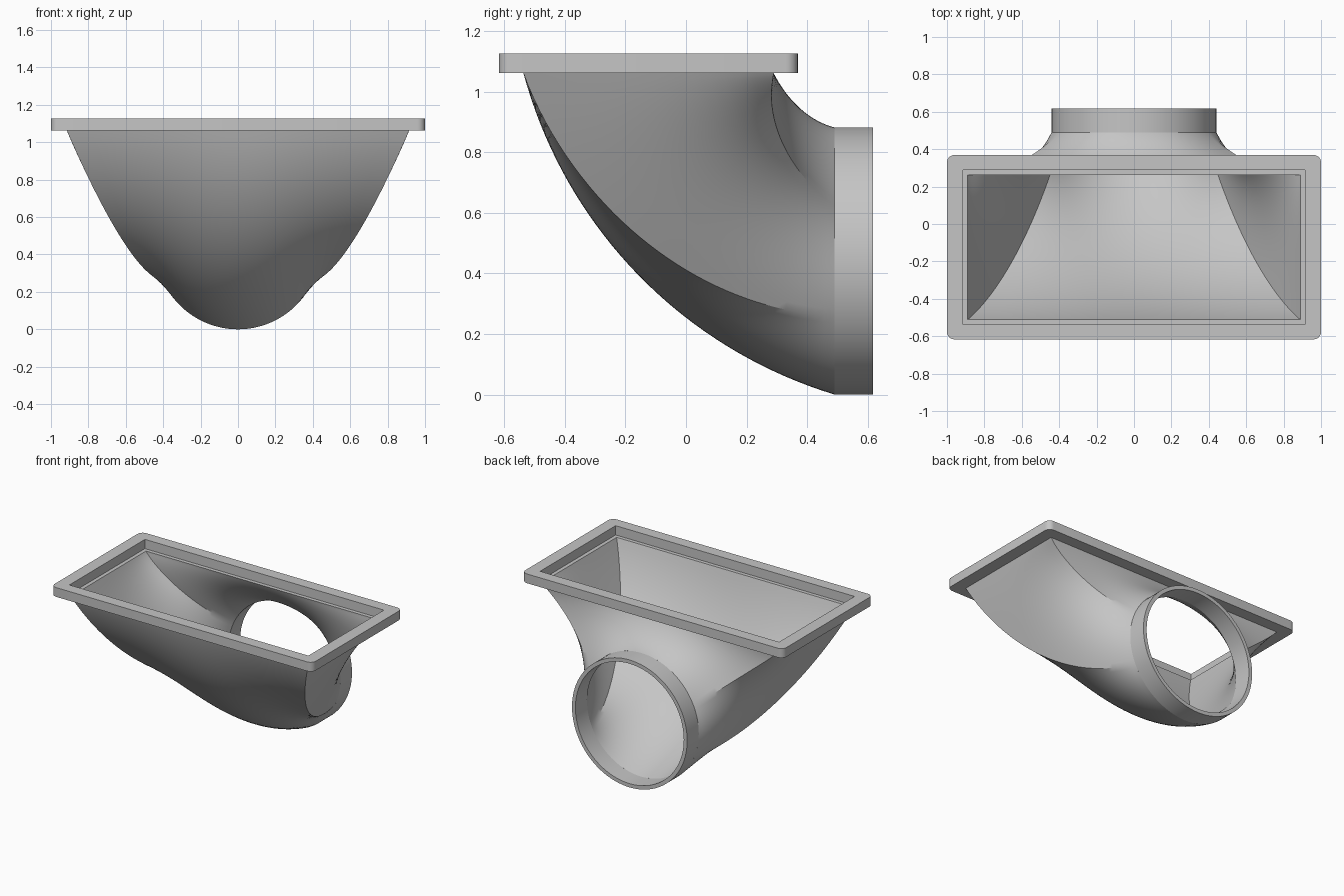
import bpy, bmesh, math
from mathutils import Vector

if "Cube" in bpy.data.objects:
    bpy.data.objects.remove(bpy.data.objects["Cube"])

grey = bpy.data.materials.new("plain grey")
grey.use_nodes = True
grey.diffuse_color = (0.56, 0.56, 0.56, 1)
grey.node_tree.nodes["Principled BSDF"].inputs["Base Color"].default_value = (0.56, 0.56, 0.56, 1)

HALF_X, HALF_Y, MID_Y = 0.915, 0.413, -0.124   # rectangular mouth
RADIUS, PIPE_Z, PIPE_Y = 0.441, 0.441, 0.49    # round outlet
RIM_Z, TOP_Z, END_Y = 1.062, 1.126, 0.617
WALL = 0.026
STEPS = 36


def finish(bm, name, angle=28):
    bmesh.ops.recalc_face_normals(bm, faces=bm.faces[:])
    mesh = bpy.data.meshes.new(name)
    bm.to_mesh(mesh)
    bm.free()
    mesh.materials.append(grey)
    obj = bpy.data.objects.new(name, mesh)
    bpy.context.collection.objects.link(obj)
    bpy.ops.object.select_all(action="DESELECT")
    obj.select_set(True)
    bpy.context.view_layer.objects.active = obj
    bpy.ops.object.shade_smooth_by_angle(angle=math.radians(angle))
    return obj


def bridge(bm, a, b):
    for i in range(len(a)):
        j = (i + 1) % len(a)
        bm.faces.new((a[i], a[j], b[j], b[i]))


def mouth_angles():
    # Angles round the mouth, with one sample exactly on each corner
    c = math.atan2(HALF_Y, HALF_X)
    marks = [-c, c, math.pi - c, math.pi + c, 2 * math.pi - c]
    out = []
    for start, end, n in zip(marks, marks[1:], (16, 40, 16, 40)):
        out += [start + (end - start) * k / n for k in range(n)]
    return out


def bezier(points, t):
    w = 1 - t
    weights = (w**3, 3 * w * w * t, 3 * w * t * t, t**3)
    return sum((k * Vector(p) for k, p in zip(weights, points)), Vector((0, 0)))


def section(t, inset):
    # Cross-section between the front and back guides, turning from rectangle to circle
    front_y, back_y = MID_Y - HALF_Y + inset, MID_Y + HALF_Y - inset
    low_z, high_z = PIPE_Z - RADIUS + inset, PIPE_Z + RADIUS - inset
    front = bezier(((front_y, RIM_Z), (front_y + 0.137, RIM_Z - 0.508),
                    (PIPE_Y - 0.504, low_z + 0.154), (PIPE_Y, low_z)), t)
    back = bezier(((back_y, RIM_Z), (back_y + 0.041, RIM_Z - 0.082),
                   (PIPE_Y - 0.09, high_z + 0.023), (PIPE_Y, high_z)), t)
    # Half widths along the front and the back of the duct
    widths = bezier(((HALF_X, HALF_X), (0.713, 0.871), (0.542, 0.637), (RADIUS, RADIUS)), t)
    middle, half = (front + back) / 2, (back - front) / 2
    blend = t ** 1.15
    ring = []
    for a in mouth_angles():
        ca, sa = math.cos(a), math.sin(a)
        k = 1 / max(abs(ca) / HALF_X, abs(sa) / HALF_Y)
        rect_u, rect_v = k * ca / HALF_X, k * sa / HALF_Y
        u = rect_u + (ca - rect_u) * blend
        v = rect_v + (sa - rect_v) * blend
        width = widths.x + (widths.y - widths.x) * (rect_v + 1) / 2 - inset
        p = middle + v * half
        ring.append((u * width, p.x, p.y))
    return ring


# Duct body: outer and inner skins joined at both ends
bm = bmesh.new()
skins = []
for inset in (0, WALL):
    rings = [[bm.verts.new(p) for p in section(s / STEPS, inset)] for s in range(STEPS + 1)]
    for a, b in zip(rings, rings[1:]):
        bridge(bm, a, b)
    skins.append(rings)
bridge(bm, skins[0][0], skins[1][0])
bridge(bm, skins[0][-1], skins[1][-1])
finish(bm, "duct_body")

# Round outlet collar
bm = bmesh.new()
rings = []
for r, y in ((RADIUS, PIPE_Y), (RADIUS, END_Y), (RADIUS - WALL, END_Y), (RADIUS - WALL, PIPE_Y)):
    rings.append([bm.verts.new((r * math.cos(a), y, PIPE_Z + r * math.sin(a)))
                  for a in (2 * math.pi * k / 96 for k in range(96))])
for i in range(4):
    bridge(bm, rings[i], rings[(i + 1) % 4])
finish(bm, "outlet_collar")

# Rectangular flange with rounded outer corners
bm = bmesh.new()
rings = []
for hx, hy, z in ((1, 0.493, RIM_Z), (1, 0.493, TOP_Z),
                  (HALF_X, HALF_Y, TOP_Z), (HALF_X, HALF_Y, RIM_Z)):
    rings.append([bm.verts.new((sx * hx, MID_Y + sy * hy, z))
                  for sx, sy in ((-1, -1), (1, -1), (1, 1), (-1, 1))])
for i in range(4):
    bridge(bm, rings[i], rings[(i + 1) % 4])
corners = [bm.edges.get((a, b)) for a, b in zip(rings[0], rings[1])]
bmesh.ops.bevel(bm, geom=corners, offset=0.04, segments=6, profile=0.5, affect="EDGES")
finish(bm, "mouth_flange")
